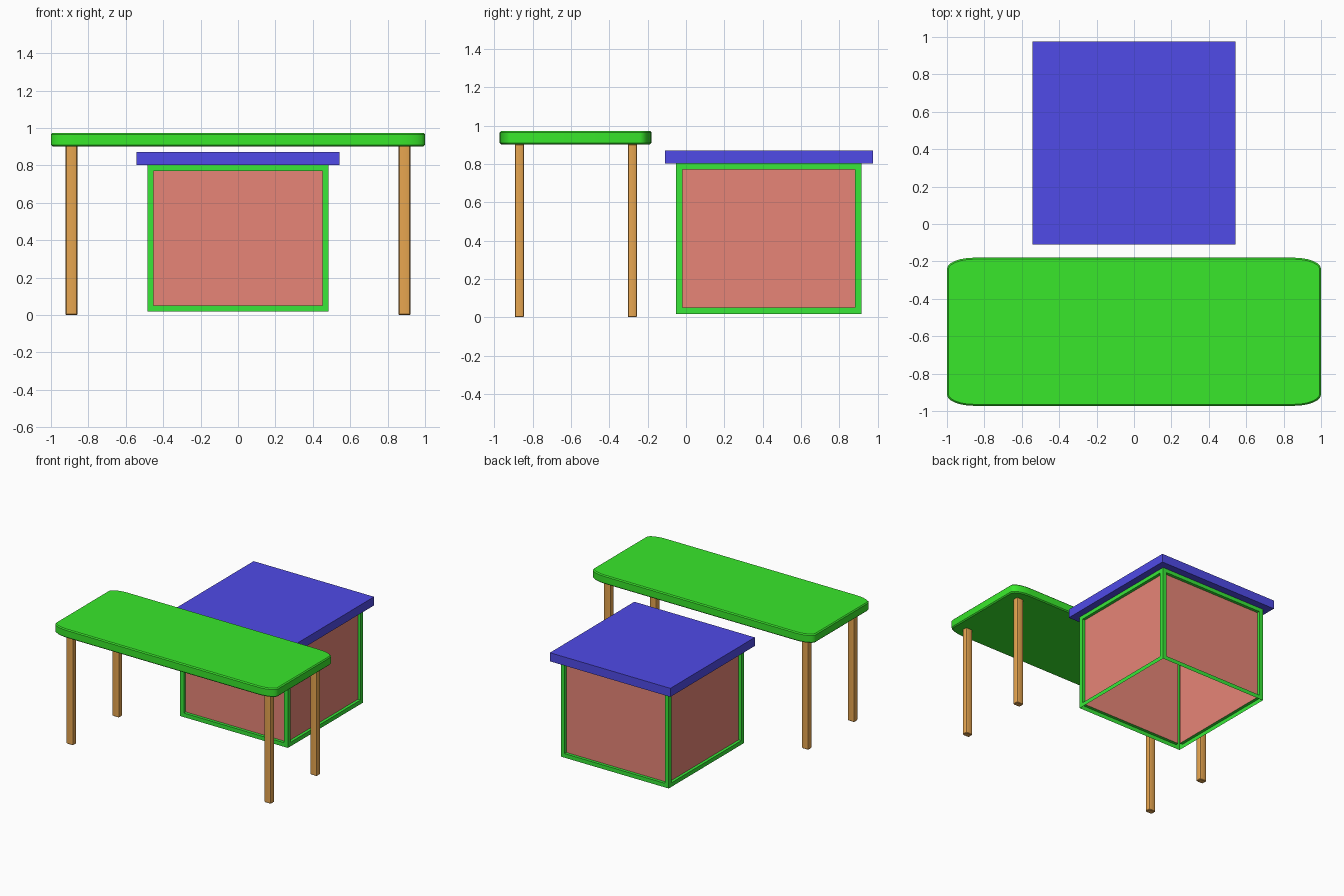
import bpy, bmesh
from mathutils import Vector

if "Cube" in bpy.data.objects:
    bpy.data.objects.remove(bpy.data.objects["Cube"])


def material(name, rgb):
    m = bpy.data.materials.new(name)
    m.diffuse_color = (*rgb, 1)
    m.use_nodes = True
    m.node_tree.nodes["Principled BSDF"].inputs["Base Color"].default_value = m.diffuse_color
    return m


GREEN = material("table_green", (0.04, 0.8, 0.024))
FRAME = material("frame_green", (0.04, 0.8, 0.04))
BLUE = material("lid_blue", (0.08, 0.07, 0.8))
RED = material("panel_red", (0.8, 0.235, 0.184))
WOOD = material("leg_wood", (0.8, 0.38, 0.08))


def finish(bm, name, mats, smooth=False):
    me = bpy.data.meshes.new(name)
    bm.to_mesh(me)
    bm.free()
    for m in mats:
        me.materials.append(m)
    ob = bpy.data.objects.new(name, me)
    bpy.context.collection.objects.link(ob)
    if smooth:
        bpy.ops.object.select_all(action='DESELECT')
        ob.select_set(True)
        bpy.context.view_layer.objects.active = ob
        bpy.ops.object.shade_smooth_by_angle()
    return ob


def box(name, lo, hi, mat, corner=0, stretch=1, rim=0, segments=4):
    """Box; corner rounds the upright edges (stretched in x), rim eases top and bottom."""
    lo, hi = Vector(lo), Vector(hi)
    size, mid = hi - lo, (lo + hi) / 2
    bm = bmesh.new()
    bmesh.ops.create_cube(bm, size=1)
    bmesh.ops.scale(bm, vec=(size.x / stretch, size.y, size.z), verts=bm.verts)
    if corner:
        upright = [e for e in bm.edges if abs(e.verts[0].co.z - e.verts[1].co.z) > 1e-4]
        bmesh.ops.bevel(bm, geom=upright, offset=corner, segments=segments,
                        profile=0.5, affect='EDGES')
    bmesh.ops.scale(bm, vec=(stretch, 1, 1), verts=bm.verts)
    if rim:
        flat = [e for e in bm.edges if abs(e.verts[0].co.z - e.verts[1].co.z) < 1e-4]
        bmesh.ops.bevel(bm, geom=flat, offset=rim, segments=1, affect='EDGES')
    bmesh.ops.translate(bm, vec=mid, verts=bm.verts)
    return finish(bm, name, [mat], bool(corner))


# Table: rounded top on four slim chamfered legs
box("table_top", (-1, -0.972, 0.902), (1, -0.18, 0.973), GREEN,
    corner=0.06, stretch=2.4, rim=0.008, segments=6)
for xname, x in (("left", -0.89), ("right", 0.89)):
    for yname, y in (("front", -0.87), ("back", -0.28)):
        box(f"{yname}_{xname}_leg", (x - 0.031, y - 0.0235, 0), (x + 0.031, y + 0.0235, 0.904),
            WOOD, corner=0.009, stretch=1.3, rim=0.004, segments=2)

# Bin: thin-walled box open underneath, each wall inset to a recessed red panel
bm = bmesh.new()
bmesh.ops.create_cube(bm, size=1)
bmesh.ops.scale(bm, vec=(0.97, 0.966, 0.785), verts=bm.verts)
bmesh.ops.translate(bm, vec=(0, 0.432, 0.4105), verts=bm.verts)
bm.normal_update()
ends = [f for f in bm.faces if abs(f.normal.z) > 0.5]
bmesh.ops.delete(bm, geom=ends, context='FACES_ONLY')
walls = list(bm.faces)
bmesh.ops.inset_individual(bm, faces=walls, thickness=0.047)
bmesh.ops.inset_individual(bm, faces=walls, thickness=0, depth=-0.024)
for f in walls:
    f.material_index = 1
finish(bm, "bin_walls", [FRAME, RED])

# Overhanging lid
box("bin_lid", (-0.542, -0.11, 0.801), (0.542, 0.975, 0.871), BLUE)
